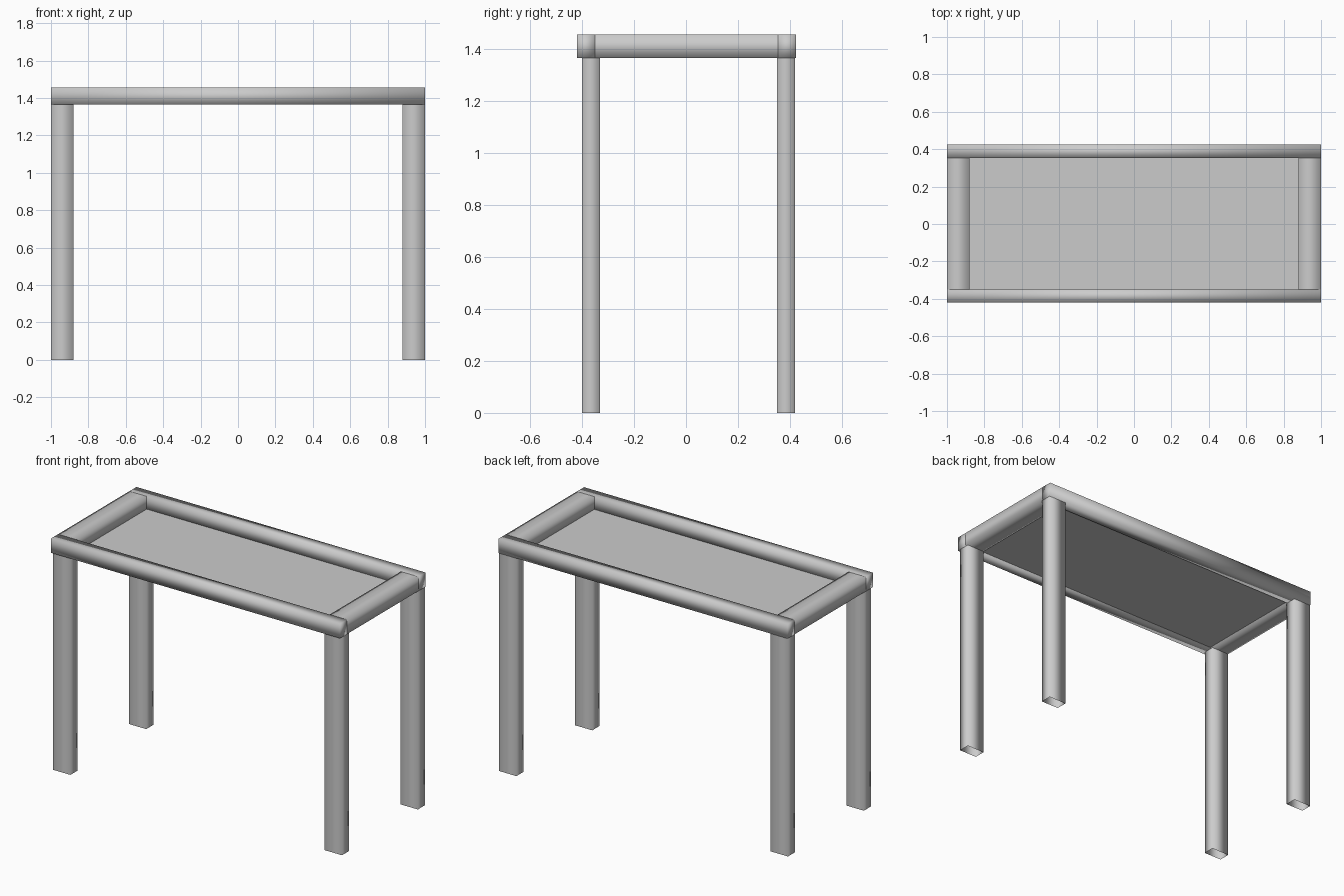
import bpy, bmesh

if "Cube" in bpy.data.objects:
    bpy.data.objects.remove(bpy.data.objects["Cube"])

def box(name, x, y, z, open_axis=None):
    """Soft-shaded bar between (min, max) limits; optionally open at both ends of one axis."""
    bm = bmesh.new()
    bmesh.ops.create_cube(bm, size=1)
    if open_axis is not None:
        ends = [f for f in bm.faces if abs(f.normal[open_axis]) > 0.9]
        bmesh.ops.delete(bm, geom=ends, context='FACES_ONLY')
    for v in bm.verts:
        for i, (lo, hi) in enumerate((x, y, z)):
            v.co[i] = lo if v.co[i] < 0 else hi
    for f in bm.faces:
        f.smooth = True
    mesh = bpy.data.meshes.new(name)
    bm.to_mesh(mesh)
    bm.free()
    obj = bpy.data.objects.new(name, mesh)
    bpy.context.collection.objects.link(obj)
    return obj

BOTTOM, TOP = 1.365, 1.455
left, right = (-1.0, -0.88), (0.88, 1.0)

# Hollow legs, open at the floor
for side, xs in (("left", left), ("right", right)):
    box(f"front_{side}_leg", xs, (-0.40, -0.33), (0, BOTTOM), 2)
    box(f"back_{side}_leg", xs, (0.35, 0.42), (0, BOTTOM), 2)
    # Short rails between the long ones
    box(f"{side}_rail", xs, (-0.35, 0.354), (BOTTOM, TOP), 1)

# Long rails, running the full width
box("front_rail", (-1, 1), (-0.42, -0.35), (BOTTOM, TOP))
box("back_rail", (-1, 1), (0.354, 0.424), (BOTTOM, TOP))

# Thin recessed table panel
bpy.ops.mesh.primitive_plane_add(size=1, location=(0, 0.002, 1.375))
panel = bpy.context.object
panel.name = "table_panel"
panel.scale = (1.76, 0.704, 1)
